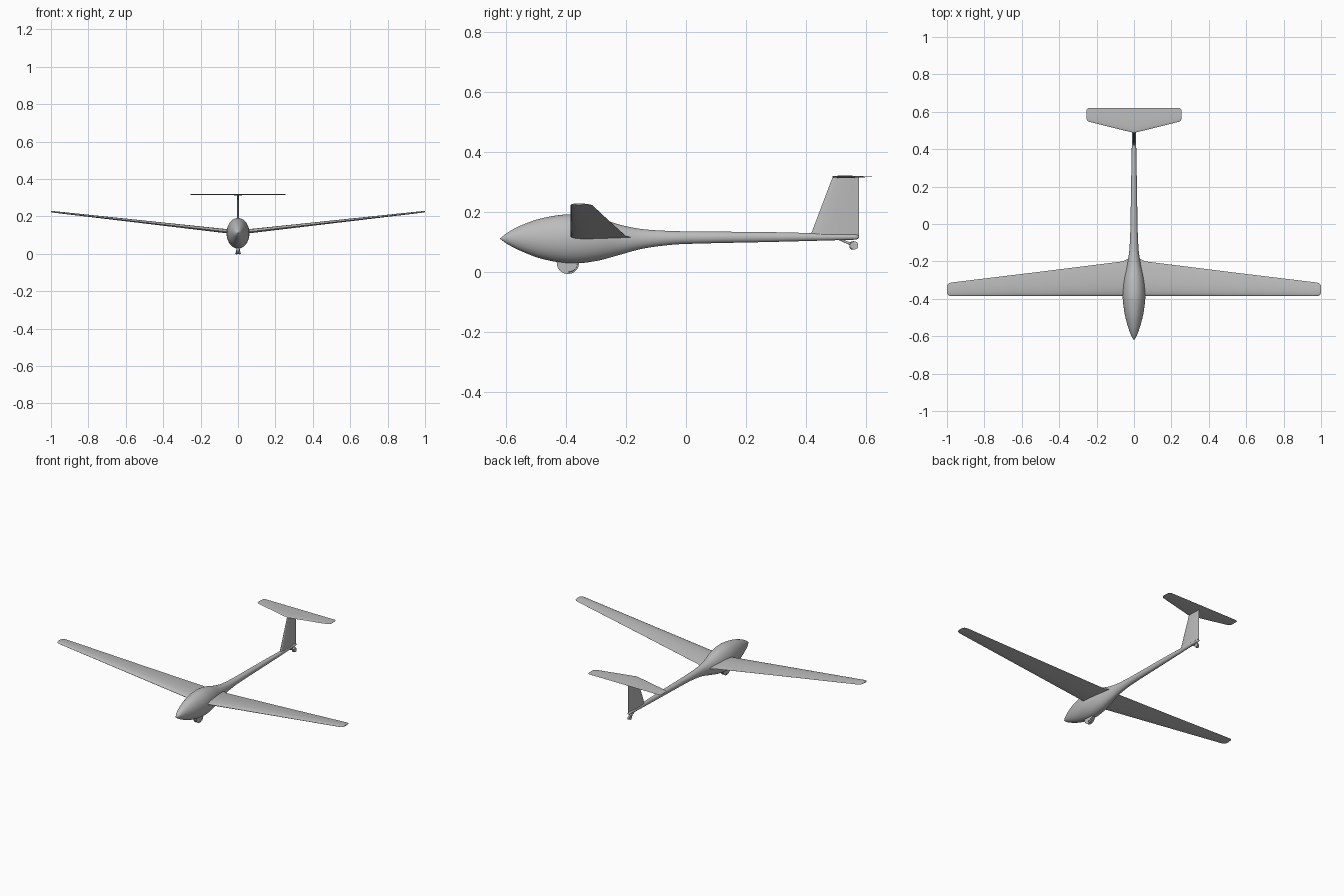
import bpy
import bmesh
from math import cos, sin, pi, sqrt, radians
from mathutils import Vector

cube = bpy.data.objects.get("Cube")
if cube:
    bpy.data.objects.remove(cube, do_unlink=True)

grey = bpy.data.materials.new("plain grey")
grey.use_nodes = True
grey.diffuse_color = (0.5, 0.5, 0.5, 1)
grey.node_tree.nodes["Principled BSDF"].inputs["Base Color"].default_value = grey.diffuse_color


def finish(name, bm, angle=35):
    """Turn a bmesh into a smooth-shaded object."""
    bmesh.ops.recalc_face_normals(bm, faces=bm.faces)
    mesh = bpy.data.meshes.new(name)
    bm.to_mesh(mesh)
    bm.free()
    mesh.materials.append(grey)
    obj = bpy.data.objects.new(name, mesh)
    bpy.context.collection.objects.link(obj)
    bpy.ops.object.select_all(action='DESELECT')
    obj.select_set(True)
    bpy.context.view_layer.objects.active = obj
    bpy.ops.object.shade_smooth_by_angle(angle=radians(angle))
    return obj


def loft(rings, cap_start, cap_end):
    """Skin closed rings of points."""
    bm = bmesh.new()
    loops = [[bm.verts.new(p) for p in ring] for ring in rings]
    for a, b in zip(loops, loops[1:]):
        for i in range(len(a)):
            j = (i + 1) % len(a)
            bm.faces.new((a[i], a[j], b[j], b[i]))
    if cap_start:
        bm.faces.new(loops[0])
    if cap_end:
        bm.faces.new(loops[-1])
    return bm


def airfoil(lead, trail, ratio, camber, steps=12):
    """Closed section as (y, offset) pairs, from trailing edge over the top and back."""
    chord = trail - lead
    upper, lower = [], []
    for i in range(steps + 1):
        t = (1 + cos(pi * i / steps)) / 2
        half = 5 * ratio * (0.297 * sqrt(t) - 0.126 * t - 0.352 * t**2 + 0.284 * t**3 - 0.1 * t**4)
        mid = camber * 4 * t * (1 - t)
        upper.append((lead + chord * t, chord * (mid + half)))
        lower.append((lead + chord * t, chord * (mid - half)))
    return upper + lower[-2::-1]


def mirror(obj):
    mod = obj.modifiers.new("mirror", 'MIRROR')
    mod.use_axis[0] = True
    mod.merge_threshold = 0.0005


def wheel(name, y, z, radius, width):
    bm = bmesh.new()
    bmesh.ops.create_cone(bm, cap_ends=True, segments=32, radius1=radius,
                          radius2=radius, depth=width)
    for v in bm.verts:
        v.co = Vector((v.co.z, v.co.x + y, v.co.y + z))
    rims = [e for e in bm.edges if abs(e.verts[0].co.x - e.verts[1].co.x) < width / 2]
    bmesh.ops.bevel(bm, geom=rims, offset=width * 0.4, segments=4, profile=0.5, affect='EDGES')
    finish(name, bm)


# Fuselage stations: y, bottom, top, half width
STATIONS = [
    (-0.62, 0.11, 0.112, 0.001), (-0.595, 0.092, 0.131, 0.016),
    (-0.55, 0.069, 0.155, 0.032), (-0.48, 0.043, 0.179, 0.050),
    (-0.385, 0.028, 0.192, 0.061), (-0.30, 0.036, 0.182, 0.055),
    (-0.22, 0.057, 0.157, 0.038), (-0.15, 0.076, 0.143, 0.026),
    (-0.07, 0.088, 0.137, 0.021), (0, 0.093, 0.135, 0.019),
    (0.3, 0.100, 0.132, 0.014), (0.56, 0.107, 0.125, 0.009),
]


def slope(i, k):
    lo, hi = STATIONS[max(i - 1, 0)], STATIONS[min(i + 1, len(STATIONS) - 1)]
    return (hi[k] - lo[k]) / (hi[0] - lo[0])


def station(i, t):
    """Smooth (Hermite) value between station i and the next."""
    a, b = STATIONS[i], STATIONS[i + 1]
    d = b[0] - a[0]
    h = t * t * (3 - 2 * t)
    values = [a[0] + d * t]
    for k in (1, 2, 3):
        values.append(a[k] * (1 - h) + b[k] * h
                      + d * slope(i, k) * t * (1 - t)**2
                      - d * slope(i + 1, k) * t * t * (1 - t))
    return values


profile = [station(i, s / 5) for i in range(len(STATIONS) - 1) for s in range(5)]
y_end, low, high, wide = STATIONS[-1]
centre = (low + high) / 2
for s in range(6):  # rounded tail end
    k = cos(s * pi / 11)
    profile.append((y_end + 0.018 * sin(s * pi / 11), centre + (low - centre) * k,
                    centre + (high - centre) * k, wide * k))

SIDES = 40
rings = [[(w * cos(2 * pi * i / SIDES), y, (lo + hi) / 2 + (hi - lo) / 2 * sin(2 * pi * i / SIDES))
          for i in range(SIDES)] for y, lo, hi, w in profile]
finish("fuselage", loft(rings, True, True))

# Wings: x, leading edge, trailing edge, with dihedral and a rounded tip
wing = [(0, -0.385, -0.175), (0.03, -0.385, -0.184), (0.06, -0.385, -0.2),
        (0.5, -0.385, -0.255), (0.97, -0.385, -0.312), (0.985, -0.384, -0.315),
        (0.995, -0.379, -0.321), (1, -0.37, -0.33)]
rings = [[(x, y, 0.112 + 0.113 * x + o) for y, o in airfoil(a, b, 0.12, 0.015)]
         for x, a, b in wing]
mirror(finish("wings", loft(rings, False, True)))

# Tail fin
rings = [[(o, y, z) for y, o in airfoil(a, 0.577, 0.1, 0)]
         for z, a in ((0.115, 0.413), (0.316, 0.489))]
finish("tail_fin", loft(rings, True, True))

# Tailplane on top of the fin
plane = [(0, 0.487, 0.62), (0.235, 0.545, 0.62), (0.246, 0.549, 0.619),
         (0.252, 0.556, 0.614), (0.255, 0.565, 0.605)]
rings = [[(x, y, 0.317 + o) for y, o in airfoil(a, b, 0.06, 0)] for x, a, b in plane]
mirror(finish("tailplane", loft(rings, False, True)))

# Landing gear
wheel("main_wheel", -0.394, 0.03, 0.03, 0.018)
wheel("tail_wheel", 0.559, 0.088, 0.014, 0.012)
start, end = Vector((0, 0.508, 0.111)), Vector((0, 0.559, 0.088))
bm = bmesh.new()
bmesh.ops.create_cone(bm, cap_ends=True, segments=12, radius1=0.004, radius2=0.004,
                      depth=(end - start).length)
turn = (end - start).to_track_quat('Z', 'Y')
for v in bm.verts:
    v.co = turn @ v.co + (start + end) / 2
finish("tail_wheel_strut", bm)
